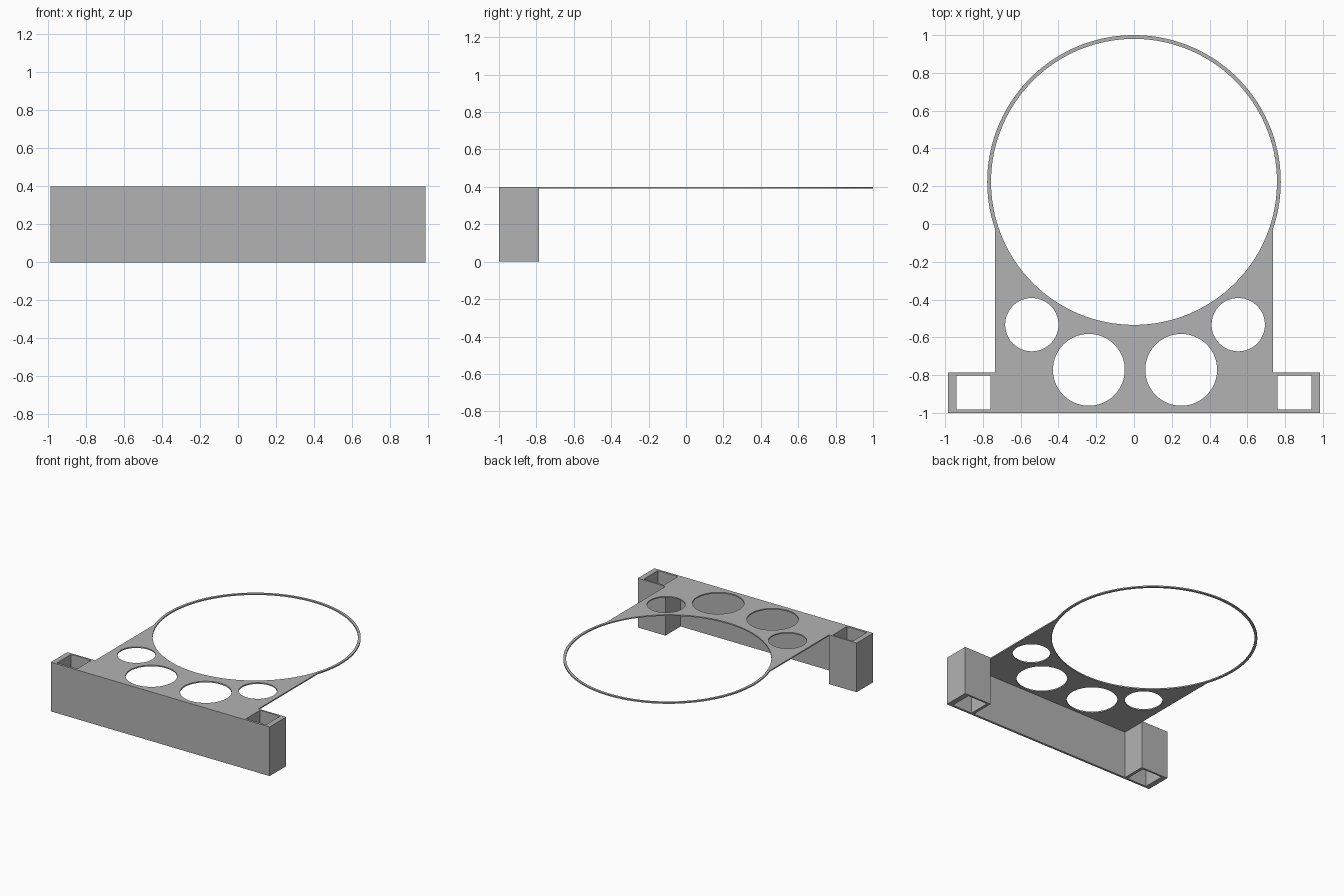
import bpy, bmesh
from math import cos, sin, pi, asin

cube = bpy.data.objects.get("Cube")
if cube:
    bpy.data.objects.remove(cube, do_unlink=True)

# Single grey finish
grey = bpy.data.materials.new("plain grey")
grey.use_nodes = True
grey.diffuse_color = (0.45, 0.45, 0.45, 1)
grey.node_tree.nodes["Principled BSDF"].inputs["Base Color"].default_value = grey.diffuse_color


def arc(cx, cy, r, start=0.0, end=2 * pi, steps=96):
    closed = abs(end - start - 2 * pi) < 1e-6
    count = steps if closed else steps + 1
    return [(cx + r * cos(start + (end - start) * i / steps),
             cy + r * sin(start + (end - start) * i / steps)) for i in range(count)]


def rectangle(x0, x1, y0, y1):
    return [(x0, y0), (x1, y0), (x1, y1), (x0, y1)]


def extruded(name, loops, z0, z1):
    """Fill the first loop, leave the others as holes, and extrude from z0 to z1."""
    curve = bpy.data.curves.new(name, "CURVE")
    curve.dimensions = "2D"
    curve.fill_mode = "BOTH"
    curve.extrude = (z1 - z0) / 2
    for points in loops:
        spline = curve.splines.new("POLY")
        spline.points.add(len(points) - 1)
        for p, (x, y) in zip(spline.points, points):
            p.co = (x, y, 0, 1)
        spline.use_cyclic_u = True
    temp = bpy.data.objects.new(name + " profile", curve)
    bpy.context.collection.objects.link(temp)
    graph = bpy.context.evaluated_depsgraph_get()
    mesh = bpy.data.meshes.new_from_object(temp.evaluated_get(graph))
    bpy.data.objects.remove(temp, do_unlink=True)
    bm = bmesh.new()
    bm.from_mesh(mesh)
    bmesh.ops.remove_doubles(bm, verts=bm.verts, dist=0.0001)
    bmesh.ops.recalc_face_normals(bm, faces=bm.faces)
    bmesh.ops.translate(bm, verts=bm.verts, vec=(0, 0, (z0 + z1) / 2))
    bm.to_mesh(mesh)
    bm.free()
    mesh.materials.clear()
    mesh.materials.append(grey)
    obj = bpy.data.objects.new(name, mesh)
    bpy.context.collection.objects.link(obj)
    bpy.ops.object.select_all(action="DESELECT")
    bpy.context.view_layer.objects.active = obj
    obj.select_set(True)
    bpy.ops.object.shade_smooth_by_angle(angle=0.5)
    return obj


HEIGHT = 0.4
HALF = 0.985         # half width of the front panel
SIDE = 0.736         # inner side of the sockets and edge of the plate
PANEL_BACK = -0.982
SOCKET_BACK = -0.787

# Front panel with a square open socket at each end
right_half = [(HALF, -1), (HALF, SOCKET_BACK), (SIDE, SOCKET_BACK), (SIDE, PANEL_BACK)]
outline = right_half + [(-x, y) for x, y in reversed(right_half)]
sockets = [rectangle(0.76, 0.941, PANEL_BACK, -0.802),
           rectangle(-0.941, -0.76, PANEL_BACK, -0.802)]
extruded("front_panel_and_sockets", [outline] + sockets, 0, HEIGHT)

# Thin top plate running into the large ring, with four round holes
RING_Y, OUTER, INNER = 0.223, 0.777, 0.757
dip = asin((1 - (SIDE / OUTER) ** 2) ** 0.5)
plate = [(-SIDE, PANEL_BACK), (SIDE, PANEL_BACK)]
plate += arc(0, RING_Y, OUTER, -dip, pi + dip, 128)
holes = [arc(0, RING_Y, INNER, steps=160)]
for x, y, r in ((-0.541, -0.533, 0.141), (0.552, -0.533, 0.141),
                (-0.239, -0.772, 0.19), (0.25, -0.772, 0.19)):
    holes.append(arc(x, y, r))
extruded("ring_plate", [plate] + holes, HEIGHT - 0.01, HEIGHT)
